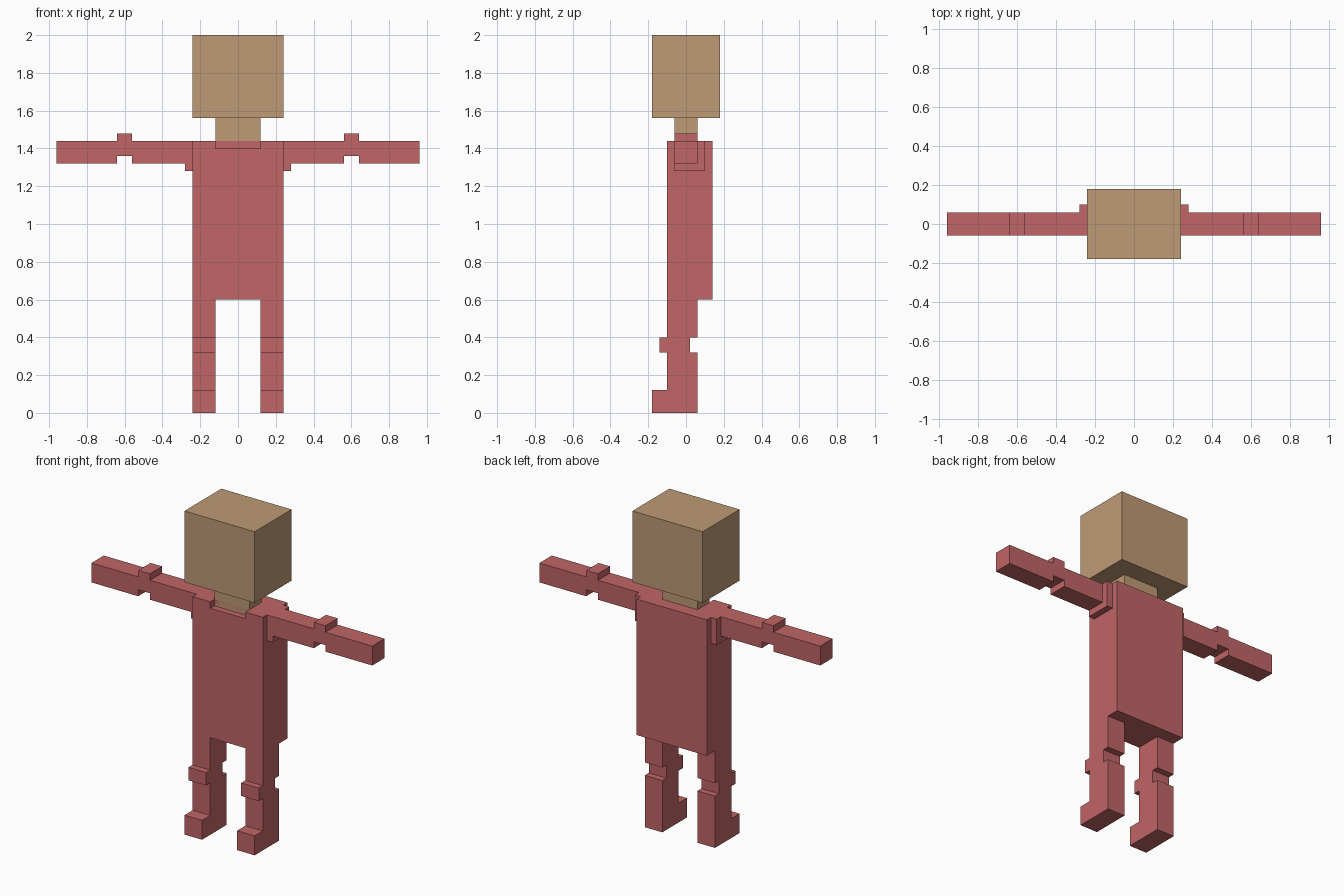
import bpy
import bmesh
from mathutils import Vector

cube = bpy.data.objects.get("Cube")
if cube:
    bpy.data.objects.remove(cube, do_unlink=True)


def material(name, colour):
    m = bpy.data.materials.new(name)
    m.use_nodes = True
    m.diffuse_color = colour
    m.node_tree.nodes["Principled BSDF"].inputs["Base Color"].default_value = colour
    return m


red = material("muted red", (0.533, 0.130, 0.133, 1))
tan = material("tan", (0.521, 0.328, 0.181, 1))


def prism(name, outline, axis, lo, hi, mat):
    """Extrude an outline along x (outline in y, z) or along y (outline in x, z)."""
    def place(p, d):
        return (d, p[0], p[1]) if axis == "x" else (p[0], d, p[1])
    bm = bmesh.new()
    face = bm.faces.new([bm.verts.new(place(p, lo)) for p in outline])
    new = bmesh.ops.extrude_face_region(bm, geom=[face])["geom"]
    shift = Vector(place((0, 0), hi - lo))
    bmesh.ops.translate(bm, vec=shift, verts=[v for v in new if isinstance(v, bmesh.types.BMVert)])
    bmesh.ops.recalc_face_normals(bm, faces=bm.faces)
    mesh = bpy.data.meshes.new(name)
    bm.to_mesh(mesh)
    bm.free()
    mesh.materials.append(mat)
    obj = bpy.data.objects.new(name, mesh)
    bpy.context.collection.objects.link(obj)
    return obj


def box(name, x, y, z, mat):
    outline = [(x[0], z[0]), (x[1], z[0]), (x[1], z[1]), (x[0], z[1])]
    return prism(name, outline, "y", y[0], y[1], mat)


# Head and neck
box("head", (-0.24, 0.24), (-0.18, 0.18), (1.56, 2.0), tan)
box("neck", (-0.12, 0.12), (-0.06, 0.06), (1.40, 1.56), tan)

# Torso with a collar notch cut in front of the neck
torso = box("torso", (-0.24, 0.24), (-0.10, 0.14), (0.60, 1.44), red)
cutter = box("collar_cutter", (-0.12, 0.12), (-0.20, -0.06), (1.40, 1.60), red)
cutter.hide_render = True
notch = torso.modifiers.new("collar_notch", "BOOLEAN")
notch.operation = "DIFFERENCE"
notch.solver = "EXACT"
notch.object = cutter
bpy.context.view_layer.objects.active = torso
bpy.ops.object.modifier_apply(modifier=notch.name)
bpy.data.objects.remove(cutter, do_unlink=True)

# Arm outline with the offset elbow (x, z) and leg outline with knee and foot (y, z)
ARM = [(0.28, 1.32), (0.56, 1.32), (0.56, 1.36), (0.64, 1.36), (0.64, 1.32), (0.96, 1.32),
       (0.96, 1.44), (0.64, 1.44), (0.64, 1.48), (0.56, 1.48), (0.56, 1.44), (0.28, 1.44)]
LEG = [(-0.18, 0), (0.06, 0), (0.06, 0.32), (0.02, 0.32), (0.02, 0.40), (0.06, 0.40),
       (0.06, 0.60), (-0.10, 0.60), (-0.10, 0.40), (-0.14, 0.40), (-0.14, 0.32),
       (-0.10, 0.32), (-0.10, 0.12), (-0.18, 0.12)]

# Limbs on both sides
for side, s in (("left", 1), ("right", -1)):
    box(side + "_shoulder", sorted((s * 0.24, s * 0.28)), (-0.06, 0.10), (1.28, 1.44), red)
    prism(side + "_arm", [(s * x, z) for x, z in ARM], "y", -0.06, 0.06, red)
    prism(side + "_leg", LEG, "x", s * 0.12, s * 0.24, red)
